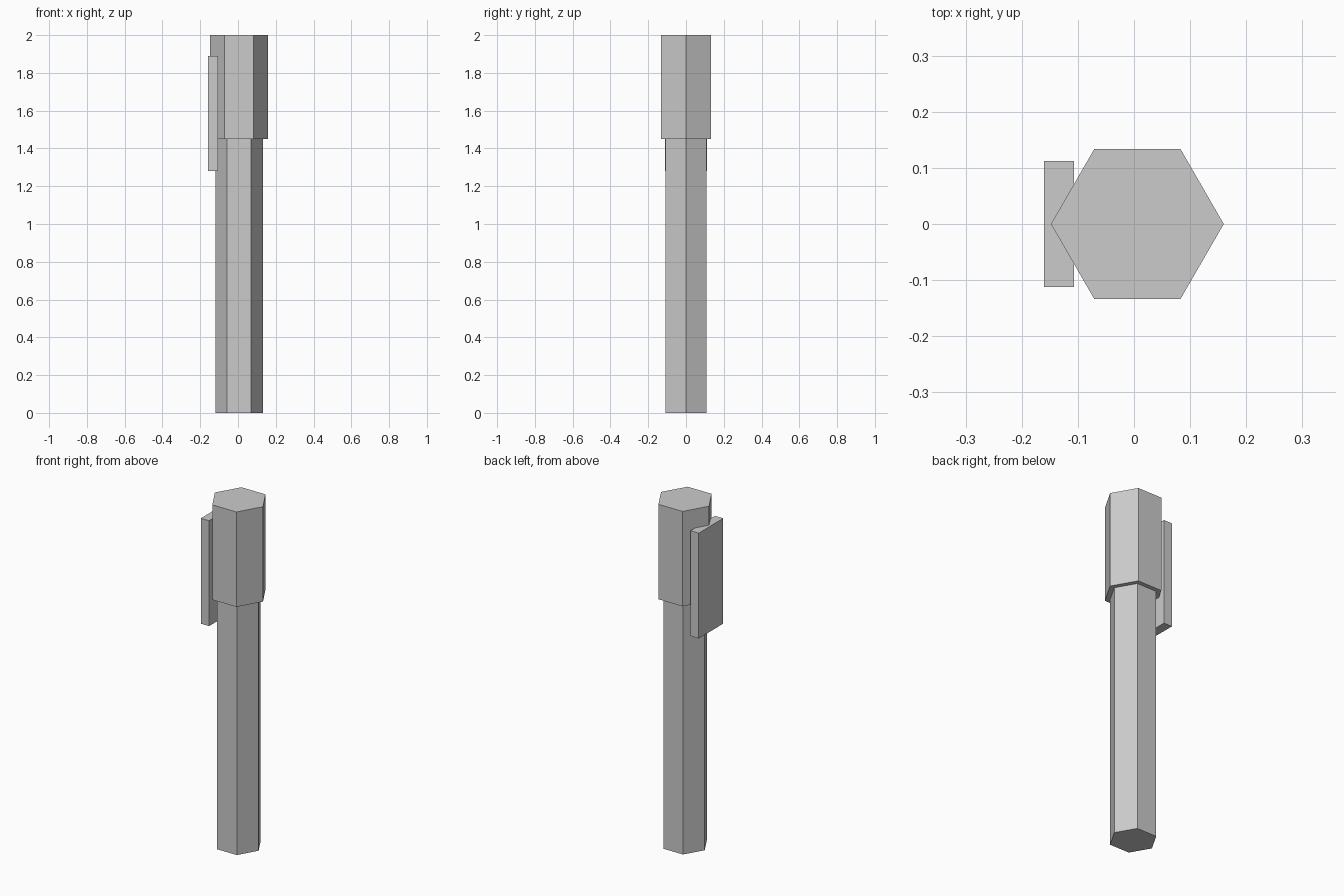
import bpy
from math import pi

if "Cube" in bpy.data.objects:
    bpy.data.objects.remove(bpy.data.objects["Cube"])

AXIS_X = 0.006  # pen axis, offset so the pen plus clip is centred


def hex_prism(name, radius, z0, z1):
    bpy.ops.mesh.primitive_cylinder_add(
        vertices=6, radius=radius, depth=z1 - z0,
        location=(AXIS_X, 0, (z0 + z1) / 2), rotation=(0, 0, pi / 2))
    bpy.context.object.name = name


def box(name, lo, hi):
    bpy.ops.mesh.primitive_cube_add(
        size=1, location=[(a + b) / 2 for a, b in zip(lo, hi)])
    ob = bpy.context.object
    ob.name = name
    ob.scale = [b - a for a, b in zip(lo, hi)]
    bpy.ops.object.transform_apply(location=False, rotation=False, scale=True)


# Long hexagonal barrel
hex_prism("barrel", 0.126, 0.0, 1.45)
# Wider hexagonal cap
hex_prism("cap", 0.154, 1.45, 2.0)
# Flat clip on the left side, overlapping the cap's corner
box("clip", (-0.16, -0.112, 1.28), (-0.107, 0.112, 1.89))
